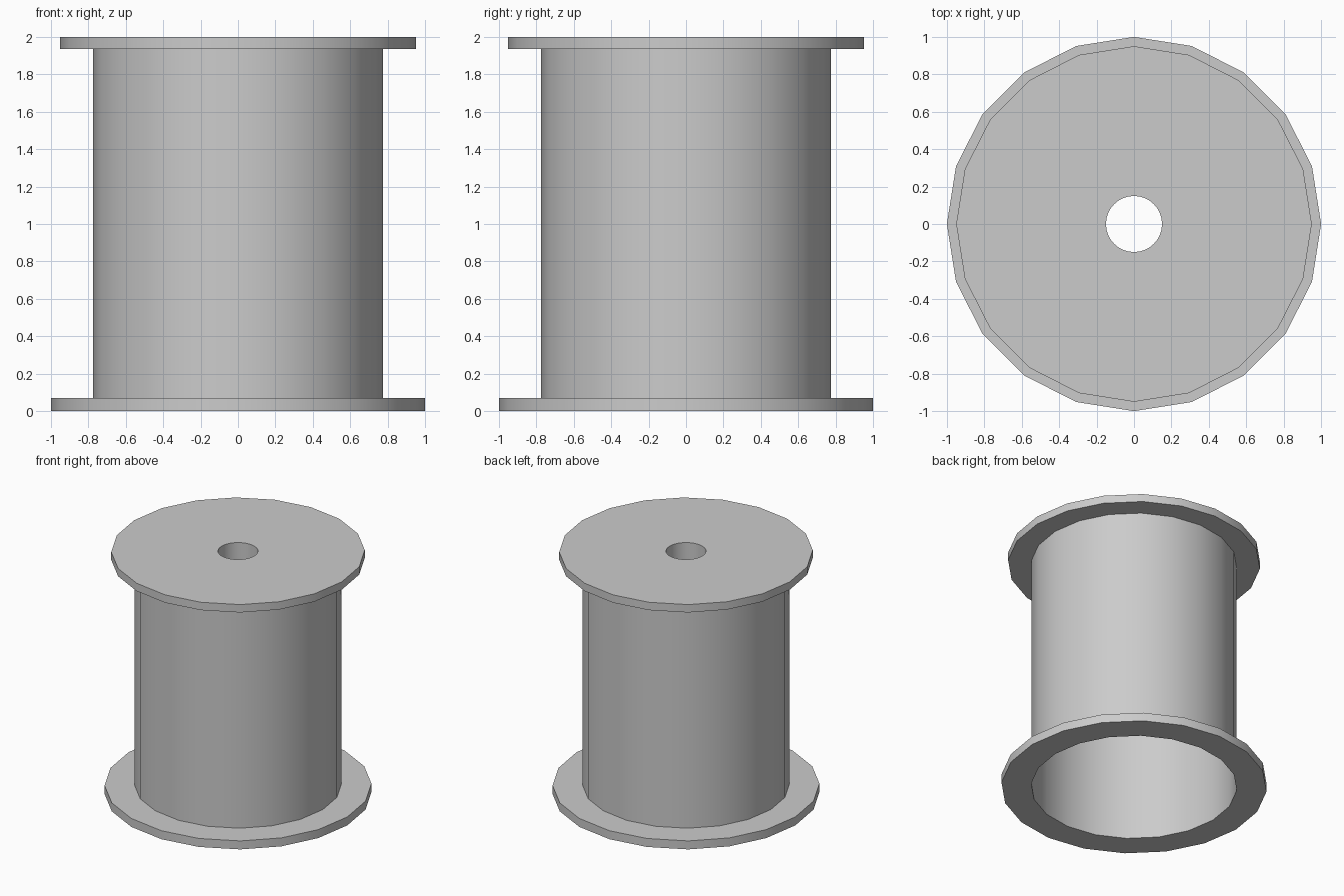
import bpy
import bmesh
import math

cube = bpy.data.objects.get("Cube")
if cube:
    bpy.data.objects.remove(cube, do_unlink=True)

grey = bpy.data.materials.new("light grey")
grey.use_nodes = True
colour = (0.6, 0.6, 0.6, 1)
grey.diffuse_color = colour
grey.node_tree.nodes["Principled BSDF"].inputs["Base Color"].default_value = colour

SIDES = 20
BARREL = 0.775
HOLE = 0.15


def ring(bm, radius, z, sides):
    return [bm.verts.new((radius * math.cos(math.tau * i / sides),
                          radius * math.sin(math.tau * i / sides), z))
            for i in range(sides)]


def wall(bm, a, b):
    n = len(a)
    for i in range(n):
        j = (i + 1) % n
        bm.faces.new((a[i], a[j], b[j], b[i]))


def finish(name, bm):
    bmesh.ops.recalc_face_normals(bm, faces=bm.faces)
    mesh = bpy.data.meshes.new(name)
    bm.to_mesh(mesh)
    bm.free()
    mesh.materials.append(grey)
    obj = bpy.data.objects.new(name, mesh)
    bpy.context.collection.objects.link(obj)
    bpy.ops.object.select_all(action="DESELECT")
    obj.select_set(True)
    bpy.context.view_layer.objects.active = obj
    bpy.ops.object.shade_smooth_by_angle(angle=math.radians(30))
    return obj


def flange(name, outer, inner, z0, z1, inner_sides=SIDES):
    # Flat ring: outer wall, inner wall, and both annular faces
    bm = bmesh.new()
    outer_rings = [ring(bm, outer, z, SIDES) for z in (z0, z1)]
    inner_rings = [ring(bm, inner, z, inner_sides) for z in (z0, z1)]
    wall(bm, *outer_rings)
    wall(bm, *inner_rings)
    for a, b in zip(outer_rings, inner_rings):
        edges = [bm.edges.get((r[i], r[i - 1])) for r in (a, b) for i in range(len(r))]
        bmesh.ops.triangle_fill(bm, edges=edges, use_beauty=True)
    return finish(name, bm)


def sleeve(name, radius, z0, z1, sides):
    # Thin open-ended wall
    bm = bmesh.new()
    wall(bm, ring(bm, radius, z0, sides), ring(bm, radius, z1, sides))
    return finish(name, bm)


flange("bottom_flange", 1.0, BARREL, 0, 0.07, SIDES)
flange("top_flange", 0.95, HOLE, 1.935, 2.0, 32)
sleeve("barrel", BARREL, 0.07, 1.935, SIDES)
# Short spindle socket below the top hole
sleeve("spindle_socket", HOLE, 1.78, 1.935, 32)
